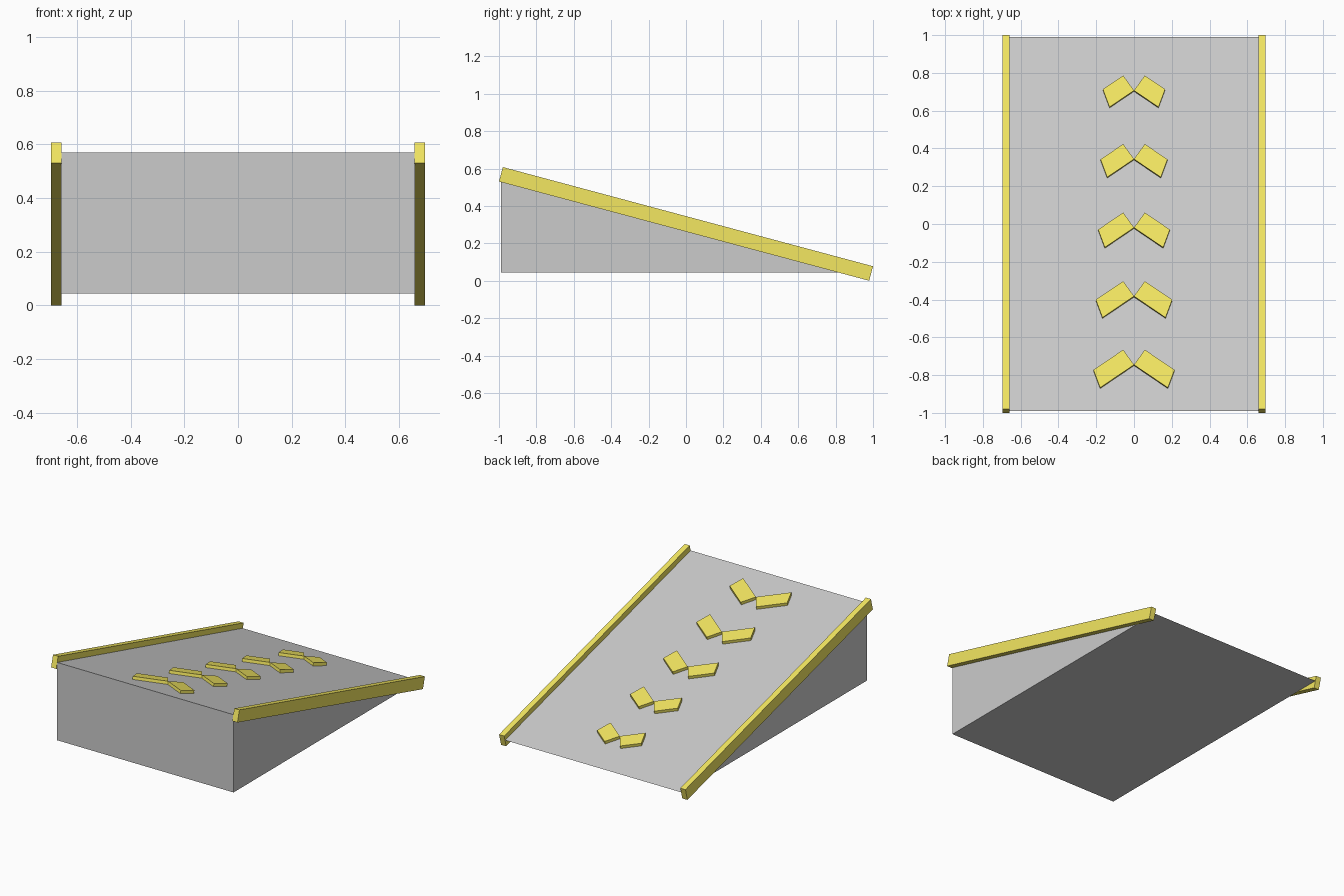
import bpy, bmesh
from math import atan2, cos, sin, radians
from mathutils import Matrix, Vector

if "Cube" in bpy.data.objects:
    bpy.data.objects.remove(bpy.data.objects["Cube"])

yellow = bpy.data.materials.new("yellow_paint")
yellow.diffuse_color = (0.9, 0.8, 0.12, 1)
yellow.use_nodes = True
yellow.node_tree.nodes["Principled BSDF"].inputs["Base Color"].default_value = yellow.diffuse_color


def prism(name, outline, depth, matrix, mat=None):
    """Extrude a flat XY outline along local z, then place it with a matrix."""
    bm = bmesh.new()
    face = bm.faces.new([bm.verts.new((x, y, 0)) for x, y in outline])
    ext = bmesh.ops.extrude_face_region(bm, geom=[face])
    verts = [v for v in ext["geom"] if isinstance(v, bmesh.types.BMVert)]
    bmesh.ops.translate(bm, verts=verts, vec=(0, 0, depth))
    bmesh.ops.transform(bm, matrix=matrix, verts=bm.verts)
    bmesh.ops.recalc_face_normals(bm, faces=bm.faces)
    mesh = bpy.data.meshes.new(name)
    bm.to_mesh(mesh)
    bm.free()
    obj = bpy.data.objects.new(name, mesh)
    bpy.context.collection.objects.link(obj)
    if mat:
        mesh.materials.append(mat)
    return obj


# Wedge body: side profile in (y, z), extruded across x
HALF_W, Y0, Y1, Z0, Z1 = 0.66, -0.99, 0.99, 0.045, 0.57
yz_to_world = Matrix(((0, 0, 1, -HALF_W), (1, 0, 0, 0), (0, 1, 0, 0), (0, 0, 0, 1)))
prism("ramp_body", [(Y0, Z0), (Y1, Z0), (Y0, Z1)], 2 * HALF_W, yz_to_world)

# Side rails, tilted along the slope
rail_l, rail_h, rail_w = 2.049, 0.08, 0.038
for side, label in ((-1, "left"), (1, "right")):
    outline = [(-rail_w / 2, -rail_l / 2), (rail_w / 2, -rail_l / 2),
               (rail_w / 2, rail_l / 2), (-rail_w / 2, rail_l / 2)]
    place = (Matrix.Translation((side * 0.677, 0, 0.304))
             @ Matrix.Rotation(radians(-15), 4, 'X')
             @ Matrix.Translation((0, 0, -rail_h / 2)))
    prism(f"{label}_rail", outline, rail_h, place, yellow)

# Chevron arrows lying on the slope, growing towards the high end
slope = atan2(Z1 - Z0, Y1 - Y0)
along = Vector((cos(radians(35)), -sin(radians(35))))
across = Vector((sin(radians(35)), cos(radians(35))))
for i in range(5):
    y = -0.75 + 0.363 * i
    z = Z0 + (Y1 - y) * (Z1 - Z0) / (Y1 - Y0)
    length = 0.219 - 0.0152 * i
    arm = [Vector((0, 0)), along * length,
           along * (length - 0.027) + across * 0.1, across * 0.1]
    place = Matrix.Translation((0, y, z)) @ Matrix.Rotation(-slope, 4, 'X')
    for side, label in ((-1, "left"), (1, "right")):
        prism(f"chevron_{i + 1}_{label}_arm", [(side * p.x, p.y) for p in arm],
              0.02, place, yellow)
